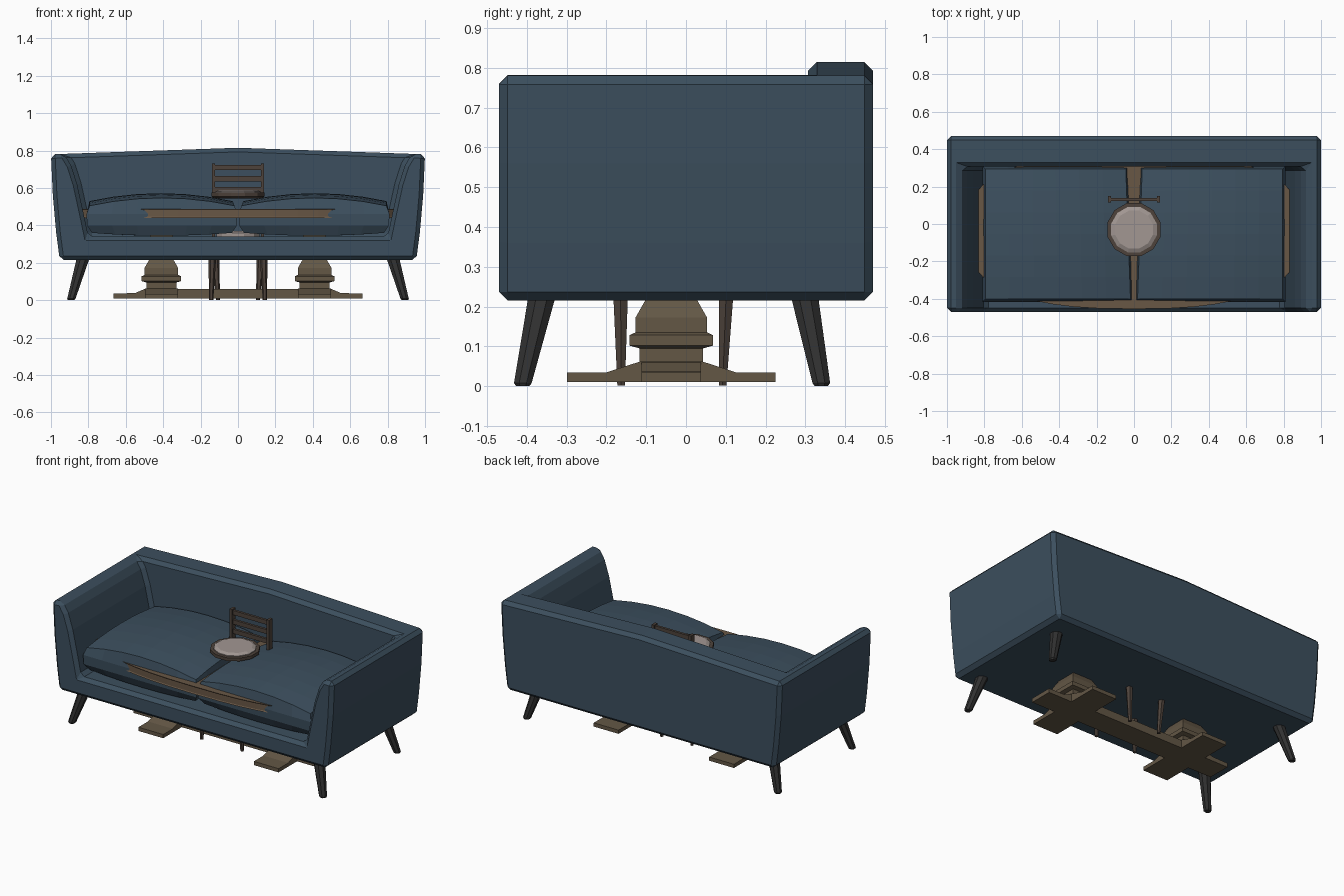
import bpy, bmesh
from math import sin, cos, pi

if "Cube" in bpy.data.objects:
    bpy.data.objects.remove(bpy.data.objects["Cube"])


def material(name, r, g, b):
    m = bpy.data.materials.new(name)
    m.diffuse_color = (r, g, b, 1)
    m.use_nodes = True
    m.node_tree.nodes["Principled BSDF"].inputs["Base Color"].default_value = m.diffuse_color
    return m


NAVY = material("navy_fabric", 0.045, 0.078, 0.112)
BLACK = material("black_leg", 0.03, 0.03, 0.03)
OAK = material("oak", 0.125, 0.095, 0.06)
TOP = material("table_wood", 0.14, 0.095, 0.06)
WALNUT = material("walnut", 0.075, 0.055, 0.043)
LINEN = material("linen", 0.36, 0.31, 0.29)


def finish(name, bm, mat):
    bmesh.ops.recalc_face_normals(bm, faces=bm.faces[:])
    me = bpy.data.meshes.new(name)
    bm.to_mesh(me)
    bm.free()
    ob = bpy.data.objects.new(name, me)
    bpy.context.collection.objects.link(ob)
    if mat:
        me.materials.append(mat)
    return ob


def loft(name, rings, mat):
    bm = bmesh.new()
    rows = [[bm.verts.new(p) for p in r] for r in rings]
    for a, b in zip(rows, rows[1:]):
        for i in range(len(a)):
            j = (i + 1) % len(a)
            bm.faces.new((a[i], a[j], b[j], b[i]))
    bm.faces.new(rows[0])
    bm.faces.new(rows[-1])
    return finish(name, bm, mat)


def disc(x, y, z, r, n, turn=0.0):
    return [(x + r * cos(2 * pi * (i + turn) / n), y + r * sin(2 * pi * (i + turn) / n), z) for i in range(n)]


def prism_y(name, pts, y0, y1, mat):
    return loft(name, [[(x, y, z) for x, z in pts] for y in (y0, y1)], mat)


def box(name, x0, x1, y0, y1, z0, z1, mat):
    return prism_y(name, [(x0, z0), (x1, z0), (x1, z1), (x0, z1)], y0, y1, mat)


def mirrored(half):
    return half + [(-x, z) for x, z in reversed(half) if x]


# Sofa shell: flared outline with the seat well cut out, then chamfered
shell = prism_y("sofa_shell", mirrored([(0.953, 0.215), (0.972, 0.36), (0.99, 0.56), (1.0, 0.78), (0, 0.815)]),
                -0.47, 0.47, NAVY)
well = prism_y("seat_well_cutter", mirrored([(0.80, 0.34), (0.825, 0.46), (0.86, 0.62), (0.892, 0.72),
                                             (0.93, 0.783), (0.93, 1.0)]), -1, 0.307, None)
well.hide_render = True
well.hide_viewport = True
cut = shell.modifiers.new("well", 'BOOLEAN')
cut.object = well
cut.operation = 'DIFFERENCE'
cut.solver = 'EXACT'
bev = shell.modifiers.new("chamfer", 'BEVEL')
bev.width = 0.022
bev.segments = 1
bev.limit_method = 'ANGLE'
bev.angle_limit = 0.6


# Seat cushions: crowned pads that taper slightly to the back
def cushion(name, side):
    n = 6
    bm = bmesh.new()

    def point(u, v, z, inset):
        t = (v + 1) / 2
        inner, outer = 0.003 + 0.025 * t, 0.81
        x = (inner + outer) / 2 + u * ((outer - inner) / 2 - inset)
        y = -0.053 + v * (0.363 - inset)
        return bm.verts.new((side * x, y, z))

    steps = [-1 + 2 * i / n for i in range(n + 1)]
    top = [[point(u, v, 0.505 + 0.042 * (1 - u * u) + 0.025 * (1 - v * v), 0.016) for v in steps] for u in steps]
    for i in range(n):
        for j in range(n):
            bm.faces.new((top[i][j], top[i + 1][j], top[i + 1][j + 1], top[i][j + 1]))
    loop = ([(i, 0) for i in range(n)] + [(n, j) for j in range(n)]
            + [(i, n) for i in range(n, 0, -1)] + [(0, j) for j in range(n, 0, -1)])
    rows = [[top[i][j] for i, j in loop]]
    for z, inset in ((0.46, 0.0), (0.40, 0.003), (0.36, 0.03)):
        rows.append([point(steps[i], steps[j], z - (0.015 * (1 - steps[i] ** 2) if z < 0.39 else 0), inset)
                     for i, j in loop])
    for a, b in zip(rows, rows[1:]):
        for k in range(len(a)):
            m = (k + 1) % len(a)
            bm.faces.new((a[k], a[m], b[m], b[k]))
    bm.faces.new(rows[-1])
    finish(name, bm, NAVY)


for side, label in ((-1, "left"), (1, "right")):
    cushion(label + "_seat_cushion", side)
    # Splayed sofa legs
    for y0, y1, end in ((-0.41, -0.362, "front"), (0.34, 0.298, "back")):
        loft(f"{label}_{end}_sofa_leg", [disc(side * 0.893, y0, 0.0, 0.018, 8, 0.5),
                                         disc(side * 0.891, y0, 0.008, 0.024, 8, 0.5),
                                         disc(side * 0.828, y1, 0.225, 0.037, 8, 0.5)], BLACK)

# Table: rounded top, two square pedestals, cross feet and a long stretcher
CY = -0.037


def oval(z, grow):
    e, pts = 2 / 2.6, []
    for i in range(48):
        c, s = cos(2 * pi * i / 48), sin(2 * pi * i / 48)
        pts.append(((0.9 + grow) * abs(c) ** e * (1 if c > 0 else -1),
                    CY + (0.413 + grow) * abs(s) ** e * (1 if s > 0 else -1), z))
    return pts


loft("table_top", [oval(0.44, 0.004), oval(0.447, 0), oval(0.482, 0), oval(0.489, 0.004)], TOP)
prism_y("table_stretcher", mirrored([(0.665, 0.01), (0.665, 0.036), (0.55, 0.038), (0.5, 0.06)]),
        CY - 0.075, CY + 0.075, OAK)
foot = [(-0.262, 0.01), (0.262, 0.01), (0.262, 0.034), (0.165, 0.034), (0.078, 0.062),
        (-0.078, 0.062), (-0.165, 0.034), (-0.262, 0.034)]
pedestal = [(0.06, 0.08), (0.095, 0.08), (0.102, 0.105), (0.128, 0.105), (0.135, 0.09),
            (0.172, 0.09), (0.218, 0.064), (0.44, 0.06)]
for x, label in ((-0.41, "left"), (0.41, "right")):
    loft(label + "_table_foot", [[(x + d, CY + y, z) for y, z in foot] for d in (-0.088, 0.088)], OAK)
    loft(label + "_table_pedestal", [disc(x, CY, z, h * 2 ** 0.5, 4, 0.5) for z, h in pedestal], OAK)

# Chair: round padded seat, ladder back and tapered legs
loft("chair_seat_frame", [disc(0, -0.03, z, r, 12, 0.5) for z, r in ((0.545, 0.125), (0.555, 0.147), (0.575, 0.147))],
     WALNUT)
loft("chair_seat_pad", [disc(0, -0.03, z, r, 12, 0.5) for z, r in ((0.57, 0.126), (0.58, 0.126), (0.59, 0.105))],
     LINEN)
loft("lower_seat_pad", [disc(0, -0.03, z, r, 12, 0.5) for z, r in ((0.33, 0.12), (0.36, 0.12), (0.37, 0.10))], LINEN)
for z in (0.59, 0.65, 0.71):
    box("chair_back_slat", -0.135, 0.135, 0.122, 0.138, z - 0.014, z + 0.014, WALNUT)
for s in (-1, 1):
    box("chair_back_post", s * 0.122, s * 0.14, 0.115, 0.15, 0.33, 0.732, WALNUT)
    for x0, x1, y0, y1, label in ((0.143, 0.135, -0.163, -0.165, "front"), (0.107, 0.128, 0.092, 0.105, "back")):
        loft(f"chair_{label}_leg", [disc(s * x0, y0, 0.002, 0.011, 6), disc(s * x1, y1, 0.34, 0.026, 6)], WALNUT)
